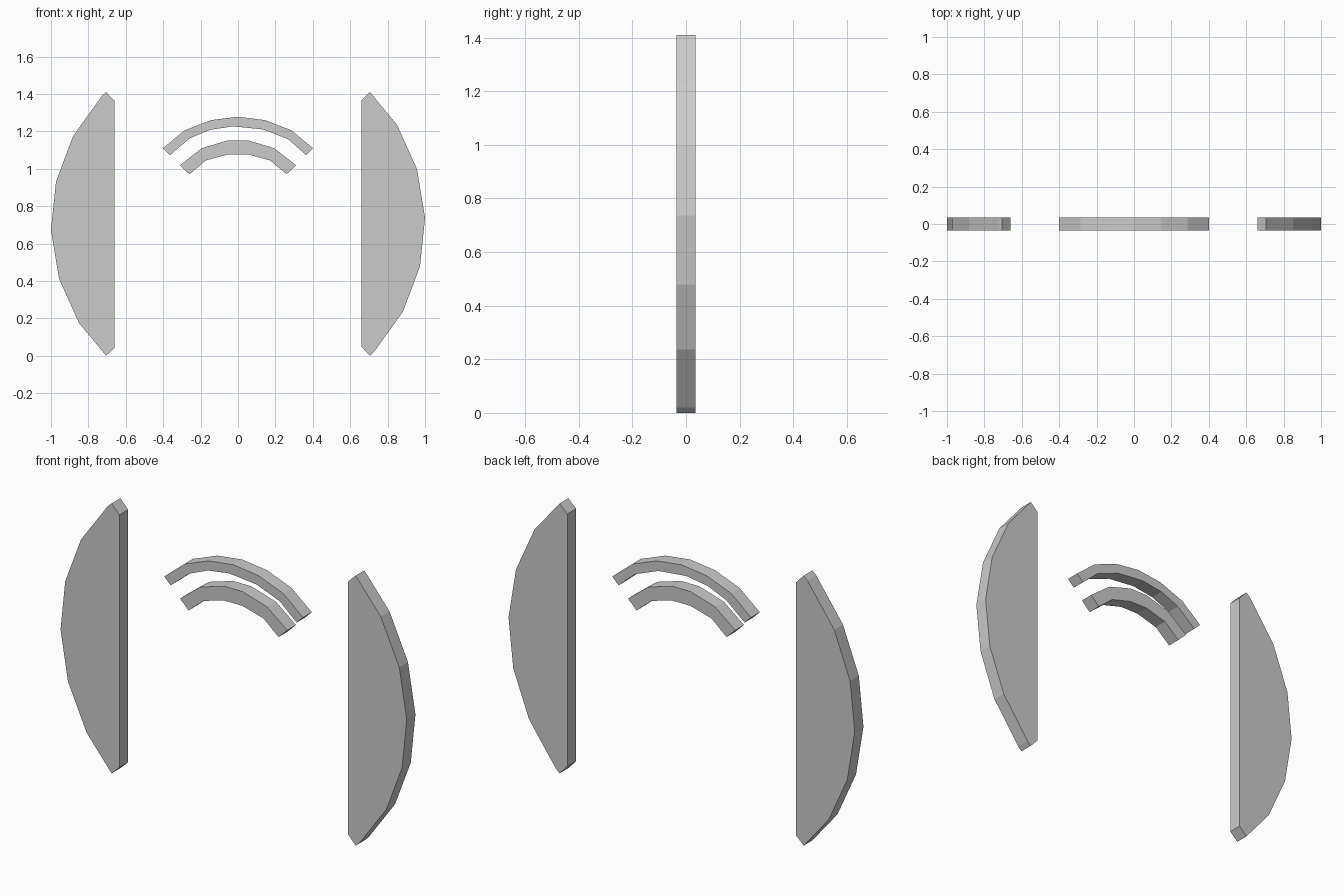
import bpy, bmesh

if "Cube" in bpy.data.objects:
    bpy.data.objects.remove(bpy.data.objects["Cube"])

HALF = 0.036      # half thickness of every slab
TOP = 1.41        # full height


def slab(name, outline):
    """Extrude an (x, z) outline through y."""
    bm = bmesh.new()
    face = bm.faces.new([bm.verts.new((x, -HALF, z)) for x, z in outline])
    ext = bmesh.ops.extrude_face_region(bm, geom=[face])
    verts = [v for v in ext["geom"] if isinstance(v, bmesh.types.BMVert)]
    bmesh.ops.translate(bm, vec=(0, 2 * HALF, 0), verts=verts)
    bmesh.ops.recalc_face_normals(bm, faces=bm.faces)
    mesh = bpy.data.meshes.new(name)
    bm.to_mesh(mesh)
    bm.free()
    obj = bpy.data.objects.new(name, mesh)
    bpy.context.collection.objects.link(obj)
    return obj


def mirrored(half):
    """Right half of a curve, running outwards from the middle -> full curve, left to right."""
    return [(-x, z) for x, z in reversed(half) if x > 0] + half


# Side segments: the left one is the right one turned half way round
side = [(0.66, 0.048), (0.705, 0.0), (0.727, 0.02), (0.882, 0.236),
        (0.973, 0.478), (1.0, 0.737), (0.957, 0.998), (0.85, 1.235),
        (0.705, 1.41), (0.66, 1.367)]
slab("right_segment", side)
slab("left_segment", [(-x, TOP - z) for x, z in side])

# Upper arch
outer = mirrored([(0, 1.278), (0.144, 1.26), (0.286, 1.205), (0.401, 1.11)])
inner = [(-0.364, 1.073), (-0.257, 1.163), (-0.15, 1.208), (-0.03, 1.226),
         (0.0, 1.224), (0.134, 1.21), (0.268, 1.158), (0.364, 1.073)]
slab("upper_arch", outer + inner[::-1])

# Lower arch
outer = mirrored([(0.053, 1.152), (0.193, 1.11), (0.31, 1.019)])
inner = mirrored([(0.053, 1.077), (0.172, 1.044), (0.26, 0.97)])
slab("lower_arch", outer + inner[::-1])
